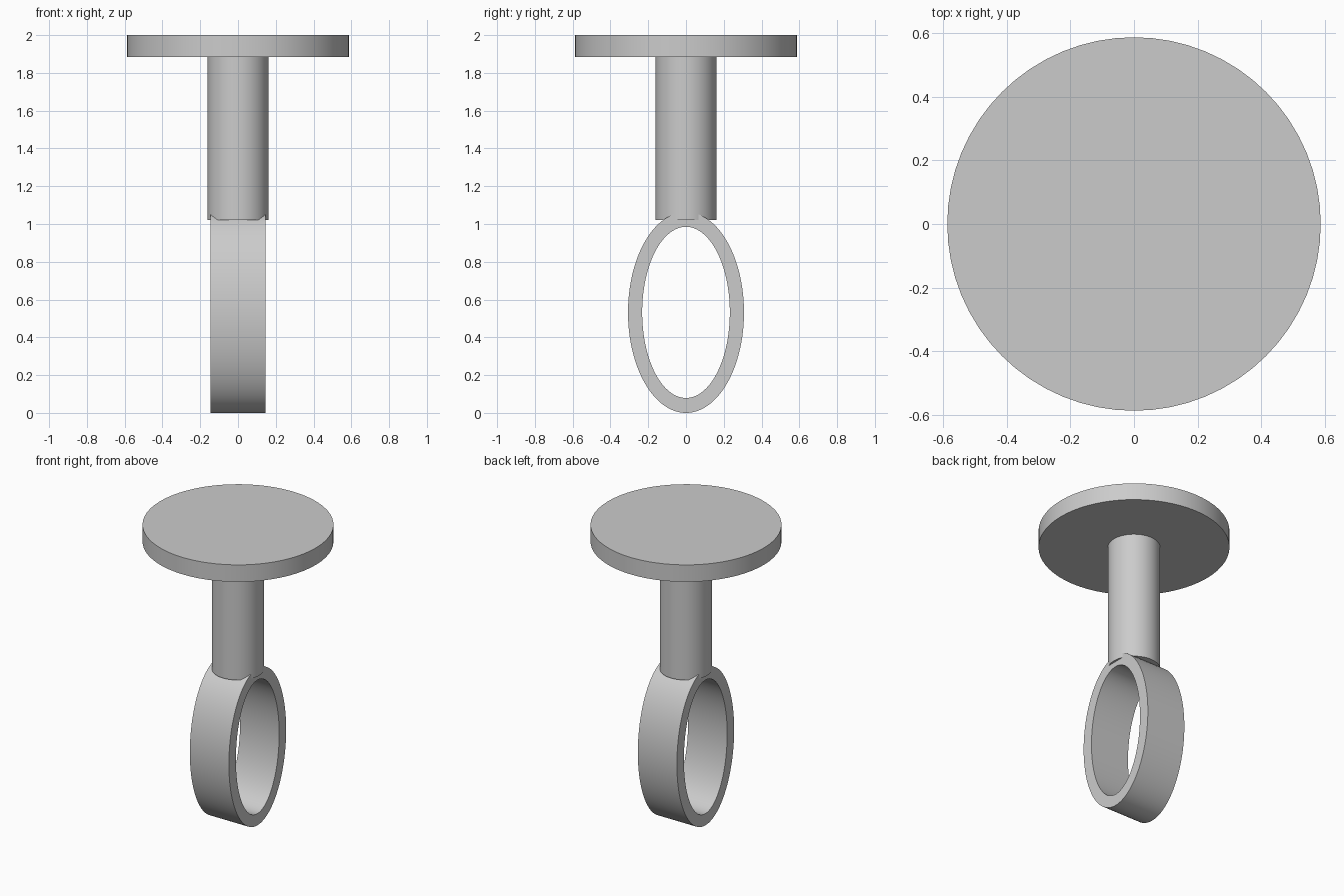
import bpy, bmesh, math

if "Cube" in bpy.data.objects:
    bpy.data.objects.remove(bpy.data.objects["Cube"])


def finish(obj):
    bpy.ops.object.select_all(action='DESELECT')
    obj.select_set(True)
    bpy.context.view_layer.objects.active = obj
    bpy.ops.object.shade_smooth_by_angle(angle=math.radians(30))


def disc(name, radius, z0, z1, sides=64):
    bpy.ops.mesh.primitive_cylinder_add(vertices=sides, radius=radius, depth=z1 - z0,
                                        location=(0, 0, (z0 + z1) / 2))
    obj = bpy.context.object
    obj.name = name
    finish(obj)


def oval_ring(name, outer, inner, width, zc, sides=128):
    # rectangular section swept around an oval in the YZ plane
    bm = bmesh.new()
    section = [(-width / 2, outer), (width / 2, outer), (width / 2, inner), (-width / 2, inner)]
    rings = []
    for i in range(sides):
        a = 2 * math.pi * i / sides
        rings.append([bm.verts.new((x, ry * math.cos(a), zc + rz * math.sin(a)))
                      for x, (ry, rz) in section])
    for i in range(sides):
        p, q = rings[i], rings[(i + 1) % sides]
        for j in range(4):
            k = (j + 1) % 4
            bm.faces.new((p[j], p[k], q[k], q[j]))
    bmesh.ops.recalc_face_normals(bm, faces=bm.faces)
    mesh = bpy.data.meshes.new(name)
    bm.to_mesh(mesh)
    bm.free()
    obj = bpy.data.objects.new(name, mesh)
    bpy.context.collection.objects.link(obj)
    finish(obj)


# round top plate
disc("top_plate", 0.587, 1.885, 2.0)
# stem
disc("stem", 0.161, 1.02, 1.89)
# oval loop
oval_ring("oval_loop", (0.307, 0.532), (0.232, 0.453), 0.293, 0.532)
